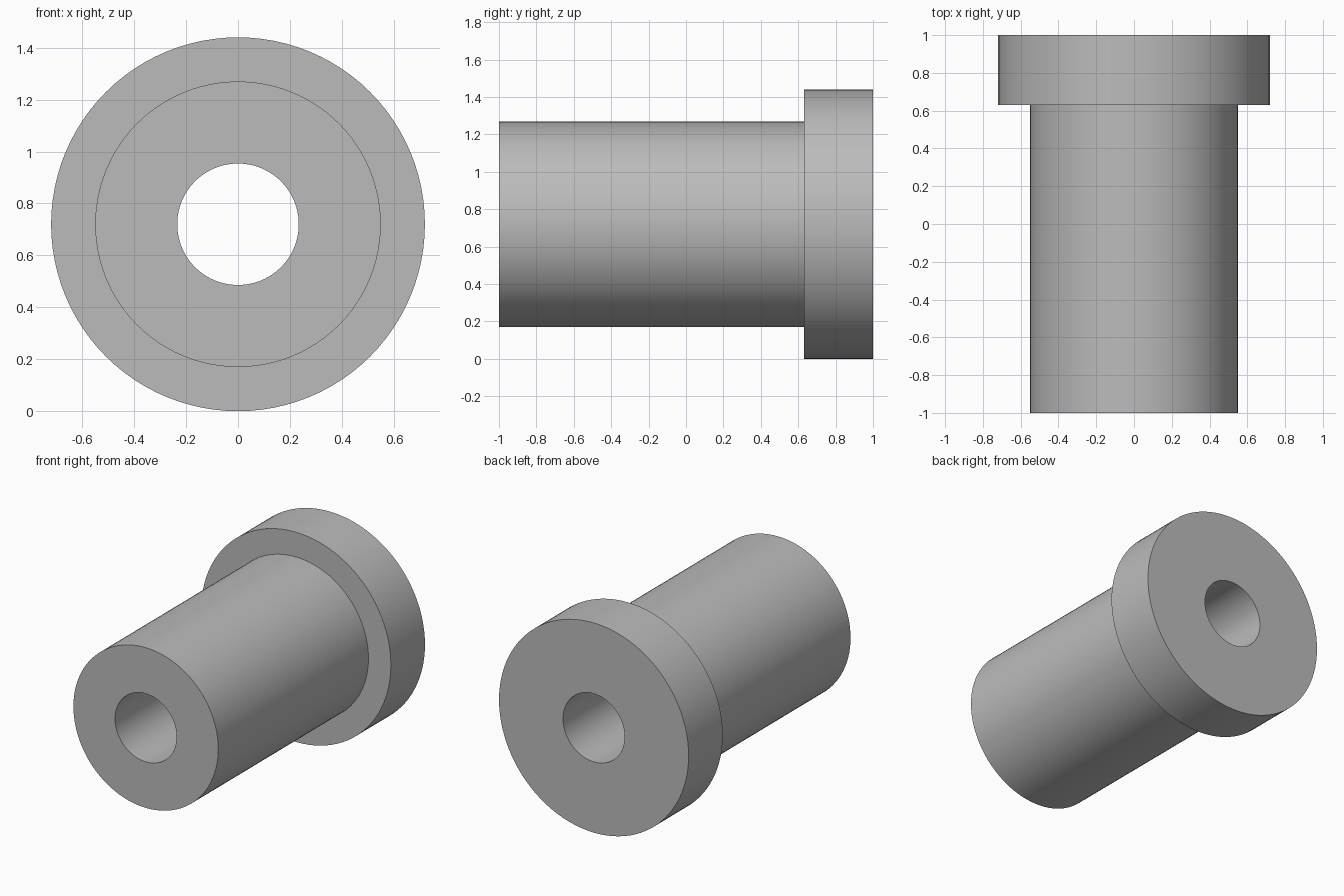
import bpy
import bmesh
import math
from mathutils import Matrix, Vector

cube = bpy.data.objects.get("Cube")
if cube:
    bpy.data.objects.remove(cube, do_unlink=True)

SEGMENTS = 96
BORE, BODY, FLANGE = 0.234, 0.55, 0.72
FRONT, SHOULDER, BACK = -1.0, 0.63, 1.0

# Plain grey finish
grey = bpy.data.materials.new("plain_grey")
grey.use_nodes = True
colour = (0.5, 0.5, 0.5, 1.0)
grey.diffuse_color = colour
grey.node_tree.nodes["Principled BSDF"].inputs["Base Color"].default_value = colour

# Closed half section (radius, y), revolved around the bore axis
section = [(BORE, FRONT), (BODY, FRONT), (BODY, SHOULDER),
           (FLANGE, SHOULDER), (FLANGE, BACK), (BORE, BACK)]
bm = bmesh.new()
verts = [bm.verts.new((r, y, 0)) for r, y in section]
edges = [bm.edges.new((v, verts[(i + 1) % len(verts)])) for i, v in enumerate(verts)]
bmesh.ops.spin(bm, geom=verts + edges, cent=(0, 0, 0), axis=(0, 1, 0),
               angle=math.tau, steps=SEGMENTS, use_merge=True)
bmesh.ops.remove_doubles(bm, verts=bm.verts, dist=0.0001)
bmesh.ops.recalc_face_normals(bm, faces=bm.faces)
bmesh.ops.transform(bm, matrix=Matrix.Translation(Vector((0, 0, FLANGE))), verts=bm.verts)

mesh = bpy.data.meshes.new("flanged_bushing")
bm.to_mesh(mesh)
bm.free()
mesh.materials.append(grey)
bushing = bpy.data.objects.new("flanged_bushing", mesh)
bpy.context.collection.objects.link(bushing)

# Smooth round walls, crisp rims
bpy.ops.object.select_all(action="DESELECT")
bushing.select_set(True)
bpy.context.view_layer.objects.active = bushing
bpy.ops.object.shade_smooth_by_angle(angle=math.radians(30))
